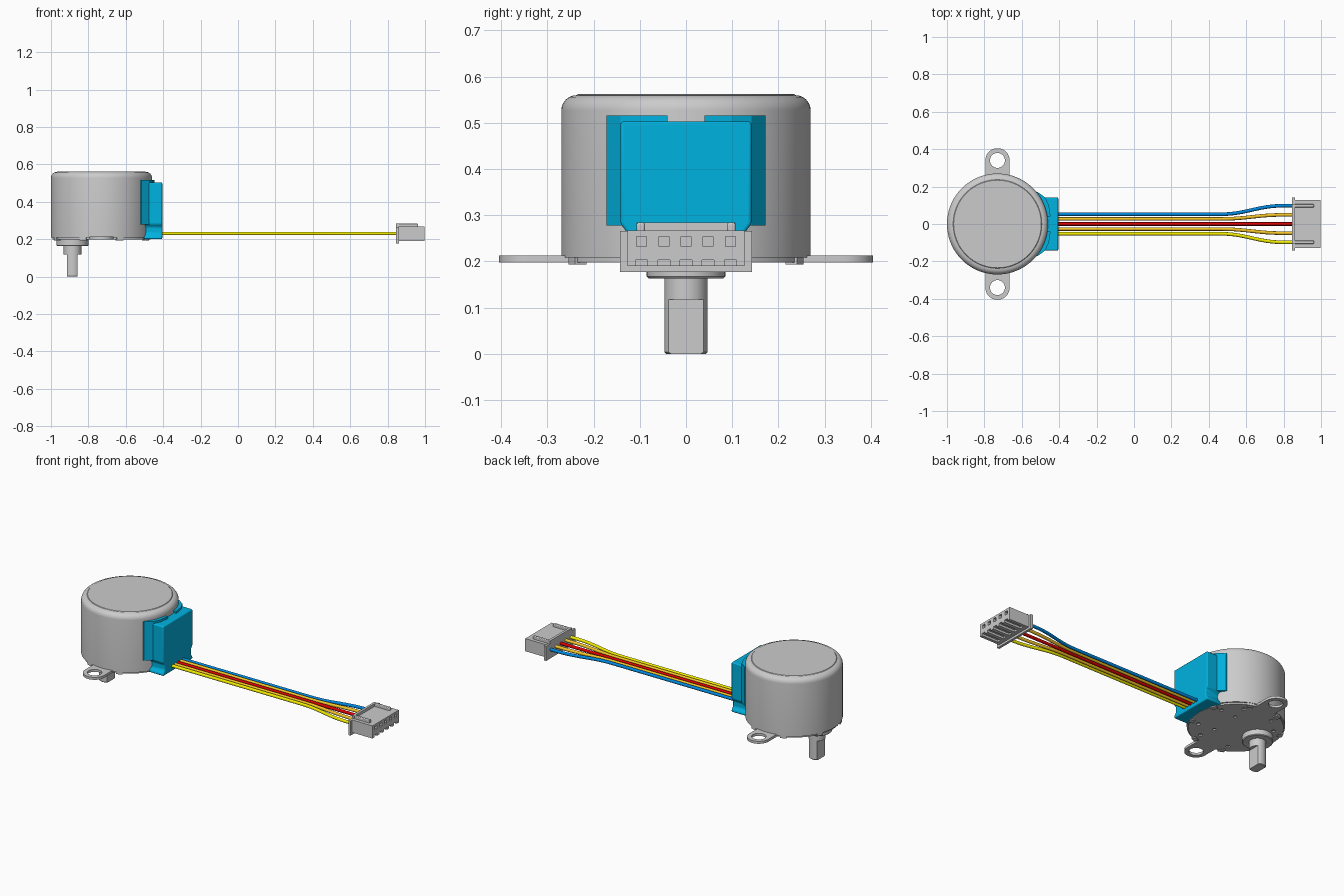
import bpy, bmesh, math
from mathutils import Matrix, Vector

if "Cube" in bpy.data.objects:
    bpy.data.objects.remove(bpy.data.objects["Cube"])

CX, SX = -0.73, -0.885   # can axis and shaft axis


def material(name, rgb):
    m = bpy.data.materials.new(name)
    m.diffuse_color = (*rgb, 1)
    m.use_nodes = True
    m.node_tree.nodes["Principled BSDF"].inputs["Base Color"].default_value = m.diffuse_color
    return m


def add(name, bm, mat=None):
    bmesh.ops.recalc_face_normals(bm, faces=bm.faces)
    me = bpy.data.meshes.new(name)
    bm.to_mesh(me)
    bm.free()
    ob = bpy.data.objects.new(name, me)
    bpy.context.collection.objects.link(ob)
    if mat:
        me.materials.append(mat)
    return ob


def prism(name, pts, a, b, axis='Z', mat=None):
    """Extrude an outline: (x, y) along Z or (y, z) along X."""
    bm = bmesh.new()
    at = (lambda p, h: (p[0], p[1], h)) if axis == 'Z' else (lambda p, h: (h, p[0], p[1]))
    lo = [bm.verts.new(at(p, a)) for p in pts]
    hi = [bm.verts.new(at(p, b)) for p in pts]
    bm.faces.new(lo[::-1])
    bm.faces.new(hi)
    for i in range(len(pts)):
        j = (i + 1) % len(pts)
        bm.faces.new((lo[i], lo[j], hi[j], hi[i]))
    return add(name, bm, mat)


def box(name, x, y, z, mat=None):
    return prism(name, [(x[0], y[0]), (x[1], y[0]), (x[1], y[1]), (x[0], y[1])], *z, mat=mat)


def lathe(name, profile, cx, cy=0, seg=96):
    bm = bmesh.new()
    vs = [bm.verts.new((r, 0, z)) for r, z in profile]
    es = [bm.edges.new(e) for e in zip(vs, vs[1:])]
    bmesh.ops.spin(bm, geom=vs + es, cent=(0, 0, 0), axis=(0, 0, 1),
                   angle=math.tau, steps=seg, use_duplicate=False)
    bmesh.ops.remove_doubles(bm, verts=bm.verts, dist=1e-5)
    bm.transform(Matrix.Translation((cx, cy, 0)))
    return add(name, bm)


def rod(name, cx, cy, r, z0, z1, seg=32):
    return lathe(name, [(0, z0), (r, z0), (r, z1), (0, z1)], cx, cy, seg)


def activate(ob):
    bpy.ops.object.select_all(action='DESELECT')
    ob.select_set(True)
    bpy.context.view_layer.objects.active = ob


def cut(ob, cutters, op='DIFFERENCE'):
    for c in cutters:
        m = ob.modifiers.new("cut", 'BOOLEAN')
        m.object, m.operation, m.solver = c, op, 'EXACT'
        activate(ob)
        bpy.ops.object.modifier_apply(modifier=m.name)
        bpy.data.objects.remove(c)


def smooth(ob, angle=32):
    activate(ob)
    bpy.ops.object.shade_smooth_by_angle(angle=math.radians(angle))


def bevel(ob, w, seg=3):
    m = ob.modifiers.new("bevel", 'BEVEL')
    m.width, m.segments, m.limit_method = w, seg, 'ANGLE'
    smooth(ob)


def arc(cx, cy, r, a0, a1, n):
    return [(cx + r * math.cos(math.radians(a0 + (a1 - a0) * i / n)),
             cy + r * math.sin(math.radians(a0 + (a1 - a0) * i / n))) for i in range(n + 1)]


blue = material("cover_blue", (0.0, 0.45, 0.75))

# Motor can with rolled top edge and a slightly raised lid
rim = [(0.237 + 0.033 * math.cos(math.radians(a)), 0.527 + 0.033 * math.sin(math.radians(a)))
       for a in range(0, 91, 15)]
can = lathe("motor_can", [(0, 0.208), (0.27, 0.208)] + rim +
            [(0.234, 0.563), (0, 0.563)], CX)
smooth(can)

# Bottom plate with two mounting ears and shallow rivet holes
outline = arc(CX, 0.34, 0.065, 0, 180, 20) + arc(CX, -0.34, 0.065, 180, 360, 20)
plate = prism("mounting_plate", outline, 0.198, 0.213)
cut(plate, [rod("disc", CX, 0, 0.262, 0.198, 0.213, 96)], 'UNION')
holes = [rod("ear_hole", CX, s * 0.34, 0.04, 0.1, 0.3) for s in (1, -1)]
for a in (28, 62, 118, 150):
    for r, s in ((0.21, 1), (0.21, -1)):
        holes.append(rod("rivet_hole", CX + r * math.cos(math.radians(a)),
                         s * r * math.sin(math.radians(a)), 0.012, 0.1, 0.206, 16))
holes += [rod("rivet_hole", CX + 0.08, s * 0.09, 0.01, 0.1, 0.206, 16) for s in (1, -1)]
cut(plate, holes)
smooth(plate)

# Crimp tabs folded under the rim
for i, a in enumerate((22, 68, 112, 158, 202, 248, 292, 338)):
    pts = arc(CX, 0, 0.268, a - 4, a + 4, 4) + arc(CX, 0, 0.24, a + 4, a - 4, 4)
    prism(f"crimp_tab_{i + 1}", pts, 0.193, 0.212)

# Shaft boss and shaft with two flats
boss = lathe("shaft_boss", [(0, 0.163), (0.081, 0.163), (0.085, 0.167), (0.085, 0.205), (0, 0.205)], SX, seg=48)
smooth(boss)
shaft = lathe("output_shaft", [(0, 0), (0.043, 0), (0.047, 0.004), (0.047, 0.17), (0, 0.17)], SX, seg=48)
cut(shaft, [box("flat", sorted((SX + s * 0.028, SX + s * 0.1)), (-0.1, 0.1), (-0.1, 0.117))
            for s in (1, -1)])
smooth(shaft)

# Blue wiring cover: front box with waisted foot
half = [(0.142, 0.2), (0.142, 0.213), (0.128, 0.232), (0.128, 0.264), (0.142, 0.281), (0.142, 0.503)]
cover = prism("wire_cover", half + [(-y, z) for y, z in half[::-1]], -0.505, -0.405, 'X', blue)
bevel(cover, 0.01)

# Blue side wings hugging the can, split at the top
for side, s in (("right", 1), ("left", -1)):
    w = [(-0.54, 0.172), (-0.516, 0.172), (-0.475, 0.142), (-0.455, 0.10), (-0.446, 0.04), (-0.48, 0.04)]
    prism("cover_wing_" + side, [(x, s * y) for x, y in w], 0.278, 0.516, mat=blue)

# Five wires fanning out to the plug
wires = [("blue", (0.0, 0.25, 0.75), 0.052, 0.098), ("orange", (0.9, 0.55, 0.02), 0.027, 0.049),
         ("red", (0.7, 0.0, 0.0), 0, 0), ("amber", (0.9, 0.55, 0.02), -0.027, -0.049),
         ("yellow", (0.9, 0.85, 0.0), -0.052, -0.098)]
for name, rgb, y0, y1 in wires:
    cu = bpy.data.curves.new("wire_" + name, 'CURVE')
    cu.dimensions, cu.bevel_depth, cu.bevel_resolution = '3D', 0.0095, 3
    cu.resolution_u, cu.use_fill_caps = 12, True
    cu.materials.append(material("wire_" + name, rgb))
    sp = cu.splines.new('BEZIER')
    path = [(-0.42, y0, 0.05), (0.46, y0, 0.14), (0.8, y1, 0.14), (0.87, y1, 0.02)]
    sp.bezier_points.add(3)
    for bp, (x, y, h) in zip(sp.bezier_points, path):
        bp.handle_left_type = bp.handle_right_type = 'FREE'
        bp.co = (x, y, 0.23)
        bp.handle_left = Vector((x - h, y, 0.23))
        bp.handle_right = Vector((x + h, y, 0.23))
    ob = bpy.data.objects.new("wire_" + name, cu)
    bpy.context.collection.objects.link(ob)
    activate(ob)
    bpy.ops.object.convert(target='MESH')
    smooth(bpy.context.object, 50)

# Plug housing with five contact holes and slots underneath
plug = box("plug_housing", (0.857, 0.997), (-0.127, 0.127), (0.19, 0.267))
pockets = []
for i in range(5):
    y = (i - 2) * 0.048
    pockets.append(box("hole", (0.89, 1.1), (y - 0.011, y + 0.011), (0.232, 0.254)))
    pockets.append(box("slot", (0.885, 1.1), (y - 0.013, y + 0.013), (0.1, 0.203)))
cut(plug, pockets)

# Plug flange and top guide ribs
flange = [(0.143, 0.177), (0.143, 0.266), (0.107, 0.266), (0.107, 0.284)]
prism("plug_flange", flange + [(-y, z) for y, z in flange[::-1]], 0.845, 0.86, 'X')
for side, s in (("right", 1), ("left", -1)):
    rib = box("plug_rib_" + side, (0.858, 0.962), sorted((s * 0.089, s * 0.107)), (0.26, 0.284))
    bevel(rib, 0.004, 2)
